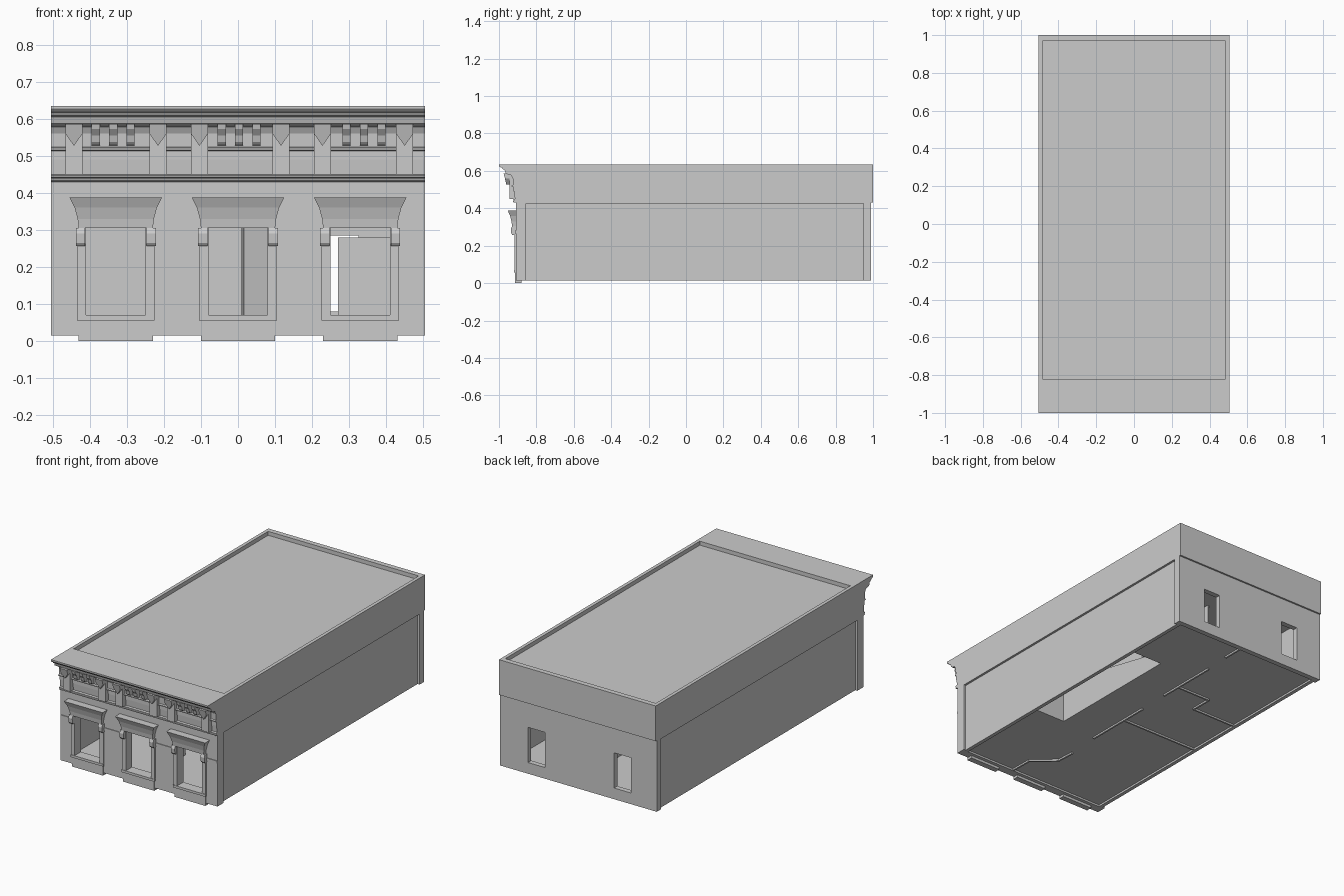
import bpy, bmesh
from mathutils import Vector

if "Cube" in bpy.data.objects:
    bpy.data.objects.remove(bpy.data.objects["Cube"])

stone = bpy.data.materials.new("stone_grey")
stone.use_nodes = True
GREY = (0.6, 0.6, 0.6, 1)
stone.diffuse_color = GREY
stone.node_tree.nodes["Principled BSDF"].inputs["Base Color"].default_value = GREY


def finish(name, bm, fix=True):
    if fix:
        bmesh.ops.recalc_face_normals(bm, faces=bm.faces)
    mesh = bpy.data.meshes.new(name)
    bm.to_mesh(mesh)
    bm.free()
    mesh.materials.append(stone)
    obj = bpy.data.objects.new(name, mesh)
    bpy.context.collection.objects.link(obj)
    return obj


def loft(name, rings):
    """Skin a solid through a list of equal-length point rings."""
    bm = bmesh.new()
    rows = [[bm.verts.new(p) for p in ring] for ring in rings]
    n = len(rows[0])
    for a, b in zip(rows, rows[1:]):
        for i in range(n):
            j = (i + 1) % n
            bm.faces.new((a[i], a[j], b[j], b[i]))
    bm.faces.new(rows[0])
    bm.faces.new(rows[-1])
    return finish(name, bm)


def box(name, x0, x1, y0, y1, z0, z1):
    ring = lambda z: [(x0, y0, z), (x1, y0, z), (x1, y1, z), (x0, y1, z)]
    return loft(name, [ring(z0), ring(z1)])


def along_x(name, profile, x0, x1):
    """Extrude a (y, z) profile sideways."""
    return loft(name, [[(x, y, z) for y, z in profile] for x in (x0, x1)])


def along_y(name, outline, y0, y1):
    """Extrude an (x, z) outline front to back."""
    return loft(name, [[(x, y, z) for x, z in outline] for y in (y0, y1)])


def cut(obj, *bounds):
    """Subtract a box and bake the result."""
    cutter = box("cutter", *bounds)
    cutter.hide_render = True
    mod = obj.modifiers.new("cut", "BOOLEAN")
    mod.object = cutter
    mod.solver = "EXACT"
    bpy.context.view_layer.update()
    graph = bpy.context.evaluated_depsgraph_get()
    baked = bpy.data.meshes.new_from_object(obj.evaluated_get(graph))
    obj.modifiers.clear()
    obj.data = baked
    bpy.data.objects.remove(cutter)


W = 0.505           # half width
FRONT = -0.91       # front wall plane
WINDOWS = (-0.33, 0.0, 0.33)

# Lower walls: hollow shell, recessed side panels, window openings
walls = box("lower_walls", -W, W, FRONT, 0.99, 0.015, 0.43)
cut(walls, -0.47, 0.47, -0.86, 0.96, -0.1, 0.5)
for s in (-1, 1):
    xs = sorted((s * 0.492, s * 0.6))
    cut(walls, *xs, -0.855, 0.95, -0.1, 0.425)
for c in WINDOWS:
    cut(walls, c - 0.08, c + 0.08, -1, -0.8, 0.07, 0.305)
for c in (-0.285, 0.27):
    cut(walls, c - 0.055, c + 0.055, 0.9, 1.1, 0.08, 0.285)

# Upper storey band and parapet, with the sunken roof
upper = box("parapet_walls", -W, W, FRONT, 1.0, 0.43, 0.635)
cut(upper, -0.485, 0.485, -0.82, 0.97, 0.612, 0.7)
cut(upper, -0.47, 0.47, -0.86, 0.96, 0.4, 0.59)

# Cornice moulding across the front
along_x("cornice", [
    (FRONT, 0.43), (-0.926, 0.433), (-0.926, 0.438), (-0.92, 0.44), (-0.926, 0.443),
    (-0.926, 0.447), (-0.915, 0.45), (-0.918, 0.49), (-0.921, 0.49), (-0.921, 0.513),
    (-0.933, 0.516), (-0.933, 0.521), (-0.924, 0.524), (-0.926, 0.56), (-0.935, 0.578),
    (-0.955, 0.582), (-0.965, 0.588), (-0.97, 0.605), (-0.98, 0.609), (-0.985, 0.617),
    (-0.997, 0.622), (-1.0, 0.626), (-1.0, 0.635), (FRONT, 0.635)], -W, W)

# Large cornice brackets: notched pilaster with a pointed keel
for x in (-0.443, -0.216, -0.104, 0.116, 0.228, 0.45):
    h = 0.023
    along_y("bracket_pilaster", [(x - h, 0.45), (x + h, 0.45), (x + h, 0.56),
                                 (x, 0.527), (x - h, 0.56)], -0.945, FRONT)
    tip = lambda y, k: [(x - h, y, 0.586), (x + h, y, 0.586),
                        (x + h, y + k, 0.56), (x, y + 2 * k, 0.527), (x - h, y + k, 0.56)]
    loft("bracket_keel", [tip(-0.975, 0.007), tip(-0.92, 0)])

# Small curved dentils between the bracket pairs
for c in (-0.337, 0.003, 0.34):
    for d in (-0.047, 0, 0.047):
        along_x("dentil", [(-0.92, 0.527), (-0.94, 0.529), (-0.948, 0.538), (-0.952, 0.555),
                           (-0.965, 0.572), (-0.968, 0.586), (-0.92, 0.586)],
                c + d - 0.011, c + d + 0.011)

# Window surrounds
for c in WINDOWS:
    box("window_sill", c - 0.105, c + 0.105, -0.92, FRONT, 0.056, 0.07)
    box("window_apron", c - 0.1, c + 0.1, -0.914, -0.88, 0.0, 0.056)
    loft("window_hood", [[(c - w, y, z), (c + w, y, z), (c + w, FRONT, z), (c - w, FRONT, z)]
                         for w, z, y in ((0.1, 0.305, -0.93), (0.103, 0.33, -0.933),
                                         (0.111, 0.36, -0.941), (0.125, 0.388, -0.953))])
    for s in (-1, 1):
        jamb = sorted((c + s * 0.08, c + s * 0.104))
        box("window_jamb", *jamb, -0.917, FRONT, 0.07, 0.305)
        block = sorted((c + s * 0.083, c + s * 0.108))
        along_x("hood_bracket", [(FRONT, 0.257), (-0.928, 0.257), (-0.934, 0.265),
                                 (-0.936, 0.29), (-0.93, 0.305), (FRONT, 0.305)], *block)

# String course between the windows
for x0, x1 in ((-W, -0.434), (-0.226, -0.104), (0.104, 0.226), (0.434, W)):
    box("string_course", x0, x1, -0.914, FRONT, 0.266, 0.281)

# Floor with a stairwell opening
floor = box("floor", -0.475, 0.475, -0.865, 0.965, 0.026, 0.034)
cut(floor, 0.27, 0.469, -0.28, 0.55, 0, 0.1)

# Stairwell enclosure, single skin facing inwards
bm = bmesh.new()
shaft = [(0.47, -0.28), (0.27, -0.28), (0.27, 0.55), (0.47, 0.55)]
tops = (0.28, 0.28, 0.1, 0.1)
low = [bm.verts.new((x, y, 0.03)) for x, y in shaft]
high = [bm.verts.new((x, y, z)) for (x, y), z in zip(shaft, tops)]
for i in range(3):
    bm.faces.new((low[i + 1], low[i], high[i], high[i + 1]))
bm.normal_update()
centre = Vector((0.37, 0.13, 0.1))
for f in bm.faces:
    if f.normal.dot(centre - f.calc_center_median()) < 0:
        f.normal_flip()
finish("stairwell_skin", bm, fix=False)

# Interior partitions, each following a plan path
paths = [
    [(0.145, -0.87), (0.142, -0.73), (0.02, -0.62), (0.015, -0.51)],
    [(0.03, -0.31), (0.03, 0.11)],
    [(0.03, -0.05), (-0.48, -0.05)],
    [(0.035, 0.3), (0.035, 0.68)],
    [(0.035, 0.42), (-0.185, 0.42), (-0.185, 0.29), (-0.48, 0.29)],
    [(0.045, 0.84), (0.045, 0.97)],
]
for path in paths:
    for a, b in zip(path, path[1:]):
        a, b = Vector((*a, 0)), Vector((*b, 0))
        side = (b - a).normalized().cross(Vector((0, 0, 1))) * 0.005
        plan = [a - side, a + side, b + side, b - side]
        loft("partition", [[p + Vector((0, 0, z)) for p in plan] for z in (0.016, 0.43)])

# Ceiling of the lower storey
box("ceiling", -0.475, 0.475, -0.865, 0.965, 0.425, 0.435)
